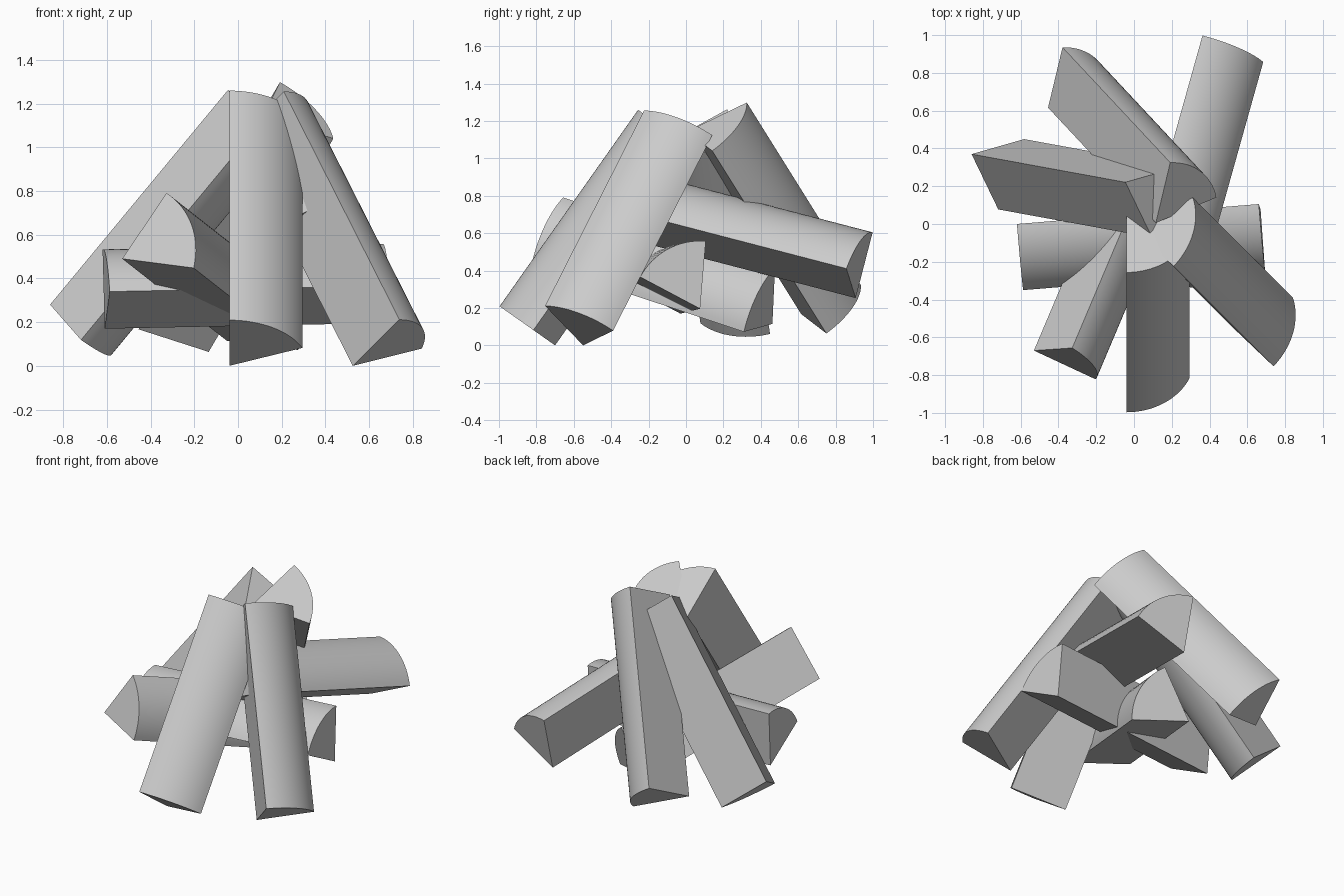
import bpy, math
from mathutils import Vector, Matrix

if "Cube" in bpy.data.objects:
    bpy.data.objects.remove(bpy.data.objects["Cube"])

RADIUS, LENGTH, ANGLE, STEPS = 0.363, 1.285, math.radians(67), 16


def split_log(name, apex, rim, axis):
    """Wedge of firewood: apex edge start, one bark corner, direction along the log."""
    apex = Vector(apex)
    axis = Vector(axis).normalized()
    spoke = Vector(rim) - apex
    spoke = (spoke - axis * spoke.dot(axis)).normalized() * RADIUS
    # pie-slice profile: heart point plus bark arc
    ring = [apex] + [apex + Matrix.Rotation(ANGLE * i / STEPS, 3, axis) @ spoke
                     for i in range(STEPS + 1)]
    n = len(ring)
    verts = ring + [p + axis * LENGTH for p in ring]
    faces = [(i, (i + 1) % n, (i + 1) % n + n, i + n) for i in range(n)]
    faces += [tuple(reversed(range(n))), tuple(range(n, 2 * n))]
    mesh = bpy.data.meshes.new(name)
    mesh.from_pydata(verts, [], faces)
    obj = bpy.data.objects.new(name, mesh)
    bpy.context.collection.objects.link(obj)
    bpy.ops.object.select_all(action='DESELECT')
    obj.select_set(True)
    bpy.context.view_layer.objects.active = obj
    bpy.ops.object.shade_smooth_by_angle(angle=math.radians(30))


# leaning logs
split_log("front_log", (-0.04, -0.70, 0.0), (-0.04, -1.0, 0.21), (0, 0.576, 0.817))
split_log("front_right_log", (0.525, -0.55, 0.0), (0.735, -0.75, 0.21), (-0.412, 0.412, 0.813))
split_log("left_log", (-0.86, 0.37, 0.28), (-0.72, 0.08, 0.12), (0.634, -0.116, 0.765))
split_log("back_left_log", (-0.455, 0.616, 0.167), (-0.14, 0.75, 0.063), (0.444, -0.475, 0.760))
# inner logs
split_log("back_right_log", (0.361, 0.907, 0.253), (0.68, 0.855, 0.41), (-0.262, -0.935, 0.243))
split_log("cross_log", (-0.61, -0.03, 0.17), (-0.62, 0.0, 0.53), (0.996, 0.082, 0.02))
split_log("front_left_log", (-0.53, -0.67, 0.49), (-0.33, -0.66, 0.79), (0.37, 0.875, -0.29))
